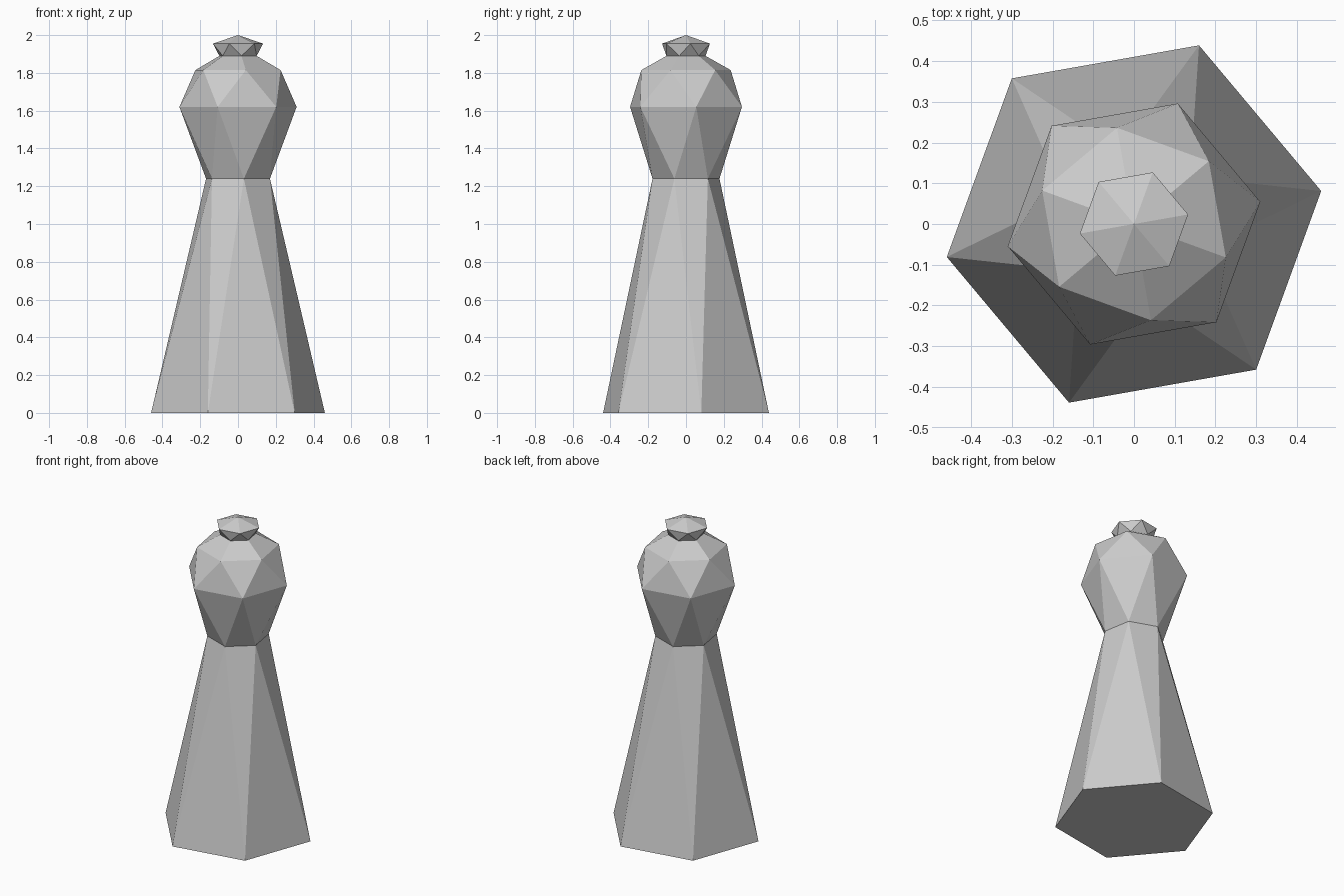
import bpy
from math import cos, sin, radians

if "Cube" in bpy.data.objects:
    bpy.data.objects.remove(bpy.data.objects["Cube"])

SIDES = 6


def stacked_rings(name, rings, base=False, apex=None):
    """Hexagonal rings (radius, z, twist in degrees); half-step twists give triangle bands."""
    verts, faces = [], []
    for r, z, twist in rings:
        for i in range(SIDES):
            a = radians(twist + i * 360 / SIDES)
            verts.append((r * cos(a), r * sin(a), z))
    for k in range(len(rings) - 1):
        low, up = k * SIDES, (k + 1) * SIDES
        straight = rings[k][2] == rings[k + 1][2]
        for i in range(SIDES):
            j = (i + 1) % SIDES
            if straight:
                faces.append((low + i, low + j, up + j, up + i))
            else:
                faces.append((low + i, low + j, up + i))
                faces.append((low + j, up + j, up + i))
    if base:
        faces.append(tuple(reversed(range(SIDES))))
    if apex is not None:
        top = (len(rings) - 1) * SIDES
        verts.append((0, 0, apex))
        for i in range(SIDES):
            faces.append((top + i, top + (i + 1) % SIDES, len(verts) - 1))
    mesh = bpy.data.meshes.new(name)
    mesh.from_pydata(verts, [], faces)
    mesh.update()
    obj = bpy.data.objects.new(name, mesh)
    bpy.context.collection.objects.link(obj)
    return obj


# Tapered body with closed underside
stacked_rings("body", [(0.467, 0, 10), (0.18, 1.24, 40)], base=True)

# Faceted head
stacked_rings("head", [(0.18, 1.24, 40), (0.315, 1.62, 70),
                       (0.24, 1.815, 100), (0.105, 1.89, 100)])

# Small knob on top
stacked_rings("top_knob", [(0.105, 1.89, 100), (0.135, 1.955, 130)], apex=2.0)
